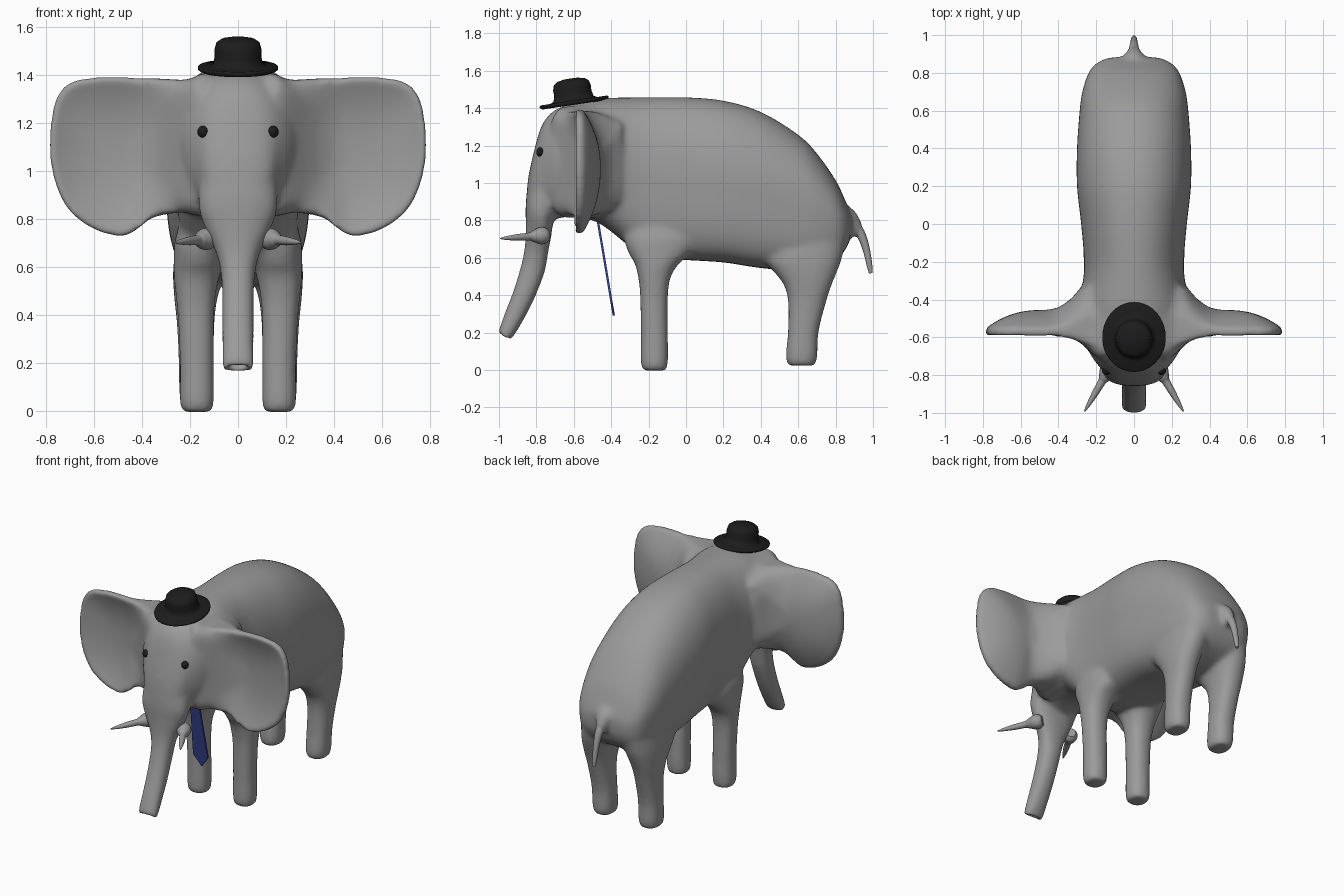
import bpy, bmesh, math
from mathutils import Vector, Matrix

if "Cube" in bpy.data.objects:
    bpy.data.objects.remove(bpy.data.objects["Cube"])


def material(name, rgb):
    m = bpy.data.materials.new(name)
    m.diffuse_color = (*rgb, 1)
    m.use_nodes = True
    m.node_tree.nodes["Principled BSDF"].inputs["Base Color"].default_value = m.diffuse_color
    return m


GREY = material("elephant grey", (0.33, 0.33, 0.33))
BLACK = material("felt black", (0.012, 0.012, 0.012))
BLUE = material("tie blue", (0.038, 0.06, 0.28))


def finish(bm, name, mat, angle=None):
    bmesh.ops.recalc_face_normals(bm, faces=bm.faces[:])
    me = bpy.data.meshes.new(name)
    bm.to_mesh(me)
    bm.free()
    ob = bpy.data.objects.new(name, me)
    bpy.context.collection.objects.link(ob)
    me.materials.append(mat)
    if angle:
        bpy.ops.object.select_all(action='DESELECT')
        ob.select_set(True)
        bpy.context.view_layer.objects.active = ob
        bpy.ops.object.shade_smooth_by_angle(angle=math.radians(angle))
    return ob


def spline(keys, steps=5, closed=False):
    """Catmull-Rom through tuples of any size."""
    n, out = len(keys), []
    for i in range(n if closed else n - 1):
        if closed:
            q = [keys[(i + d) % n] for d in (-1, 0, 1, 2)]
        else:
            q = [keys[min(max(i + d, 0), n - 1)] for d in (-1, 0, 1, 2)]
        for s in range(steps):
            t = s / steps
            out.append(tuple(
                0.5 * (2 * b + (c - a) * t + (2 * a - 5 * b + 4 * c - d) * t * t
                       + (3 * b - a - 3 * c + d) * t ** 3) for a, b, c, d in zip(*q)))
    return out if closed else out + [keys[-1]]


def loft(bm, rings):
    vr = [[bm.verts.new(p) for p in r] for r in rings]
    n = len(vr[0])
    for a, b in zip(vr, vr[1:]):
        for i in range(n):
            bm.faces.new((a[i], a[(i + 1) % n], b[(i + 1) % n], b[i]))
    bm.faces.new(vr[0])
    bm.faces.new(vr[-1])


def oval(n=32, power=2.0, low=None):
    """Superellipse; low is the power of the lower half."""
    pts = []
    for i in range(n):
        a = 2 * math.pi * i / n
        c, s = math.cos(a), math.sin(a)
        k = 2 / (low if low and s < 0 else power)
        pts.append((math.copysign(abs(c) ** k, c), math.copysign(abs(s) ** k, s)))
    return pts


def column(bm, keys, sx=1, slope=0.0, power=2.3):
    """Upright loft; keys are (z, y0, y1, x0, x1)."""
    rings = []
    for z, y0, y1, x0, x1 in spline(keys):
        rings.append([(sx * ((x0 + x1) / 2 + u * (x1 - x0) / 2),
                       (y0 + y1) / 2 + v * (y1 - y0) / 2,
                       z - slope * v * (y1 - y0) / 2) for u, v in oval(32, power)])
    loft(bm, rings)


def sweep(bm, keys, n=16):
    """Round tube; keys are (x, y, z, radius)."""
    pts, rings = spline(keys, 4), []
    for i, p in enumerate(pts):
        d = Vector(pts[min(i + 1, len(pts) - 1)][:3]) - Vector(pts[max(i - 1, 0)][:3])
        q = d.to_track_quat('Z', 'Y')
        rings.append([Vector(p[:3]) + q @ Vector((u * p[3], v * p[3], 0)) for u, v in oval(n)])
    loft(bm, rings)


def ear(bm, sx):
    outline = spline([(.1, 1.375), (.22, 1.38), (.35, 1.388), (.5, 1.393), (.62, 1.39),
                      (.713, 1.363), (.767, 1.28), (.786, 1.12), (.773, .99), (.727, .867),
                      (.65, .787), (.56, .742), (.475, .73), (.42, .757), (.37, .80),
                      (.31, .82), (.24, .83), (.1, .86)], 4, True)
    scales = [.1, .25, .4, .54, .66, .76, .85, .93, 1.0]
    rings = []
    for back in (False, True):
        for t in (reversed(scales) if back else scales):
            ring = []
            for x, z in outline:
                x, z = .5 + t * (x - .5), 1.08 + t * (z - 1.08)
                flare = (max(.46 - x, 0) / .3) ** 2      # root widening into the head
                if back:
                    y = -.552 + .097 * (1 - t ** 2.2)
                    y += .4 * min(flare, .42) * (.4 + .6 * (1 - t ** 8))
                else:
                    y = -.6 + .062 * (1 - t ** 2.4)
                    y -= (.2 + .06 * (1 - t)) * min(flare, 1) * (.3 + .7 * (1 - t ** 5))
                ring.append((sx * x, y, z))
            rings.append(ring)
    loft(bm, rings)


# Elephant skin: head and torso, trunk, legs and ears fused into one surface
bm = bmesh.new()
torso = [(-.848, .84, 1.0, .07), (-.82, .815, 1.14, .13), (-.77, .81, 1.31, .172),
         (-.70, .81, 1.39, .225), (-.60, .82, 1.425, .27), (-.50, .80, 1.445, .285),
         (-.42, .755, 1.455, .285), (-.30, .66, 1.457, .27), (-.20, .605, 1.458, .264),
         (0, .588, 1.458, .28), (.2, .575, 1.44, .302), (.4, .545, 1.38, .302),
         (.6, .53, 1.258, .288), (.7, .545, 1.158, .274), (.8, .59, 1.015, .242),
         (.85, .64, .91, .2), (.878, .70, .84, .14), (.885, .74, .80, .06)]
rings = []
for y, a, b, w in spline(torso):
    low = 2.4 + 1.3 * min(max((y + .5) / .25, 0), 1)      # flat flanks above the legs
    rings.append([(u * w * (1 - .05 * max(-v, 0)), y, (a + b) / 2 + v * (b - a) / 2)
                  for u, v in oval(56, 2.25, low)])
loft(bm, rings)
trunk = [(1.0, -.84, -.6, .16), (.85, -.857, -.70, .165), (.75, -.857, -.72, .132),
         (.65, -.86, -.738, .088), (.55, -.877, -.756, .07), (.4, -.922, -.814, .067),
         (.27, -.973, -.88, .067), (.18, -1.004, -.935, .067), (.18, -.985, -.95, .045),
         (.25, -.96, -.91, .042)]
column(bm, [(z, a, b, -w, w) for z, a, b, w in trunk], slope=.5)
front_leg = [(-.004, -.23, -.105, .11, .23), (.04, -.242, -.096, .1, .243),
             (.2, -.242, -.096, .1, .243), (.4, -.246, -.096, .099, .252),
             (.5, -.257, -.08, .09, .262), (.57, -.275, -.035, .075, .268),
             (.63, -.31, .03, .06, .268), (.72, -.33, .06, .05, .262), (.9, -.3, .0, .03, .2)]
rear_leg = [(.023, .545, .69, .11, .233), (.07, .533, .703, .1, .245),
            (.2, .544, .709, .1, .248), (.35, .546, .746, .099, .254),
            (.45, .525, .778, .09, .264), (.53, .465, .81, .07, .27),
            (.6, .41, .835, .05, .27), (.72, .42, .852, .03, .25), (.85, .45, .82, .03, .18)]
for sx in (1, -1):
    column(bm, front_leg, sx)
    column(bm, rear_leg, sx)
    ear(bm, sx)
# tail root
sweep(bm, [(0, .8, .80, .10), (0, .86, .80, .075), (0, .89, .785, .05),
           (0, .915, .75, .036), (0, .935, .715, .026)])
skin = finish(bm, "elephant_body", GREY)
mod = skin.modifiers.new("fuse", 'REMESH')
mod.mode = 'VOXEL'
mod.voxel_size = 0.012
mod.use_smooth_shade = True
mod = skin.modifiers.new("soften", 'SMOOTH')
mod.factor = 0.5
mod.iterations = 22

# Tail
bm = bmesh.new()
sweep(bm, [(0, .86, .81, .03), (0, .90, .775, .03), (0, .94, .715, .024), (0, .965, .64, .019),
           (0, .981, .56, .015), (0, .988, .517, .01)])
finish(bm, "tail", GREY, 50)

# Tusks with their sockets
for sx, side in ((1, "left"), (-1, "right")):
    a, b = Vector((.115, -.74, .72)), Vector((.262, -.993, .703))
    bm = bmesh.new()
    sweep(bm, [(sx * p.x, p.y, p.z, r) for p, r in
               ((a.lerp(b, t), r) for t, r in
                ((0, .03), (.08, .045), (.18, .044), (.26, .035), (.32, .028), (.38, .021),
                 (.6, .018), (.85, .011), (1, .003)))])
    finish(bm, side + "_tusk", GREY, 50)

    # Eyes
    bm = bmesh.new()
    bmesh.ops.create_uvsphere(bm, u_segments=20, v_segments=12, radius=1,
                              matrix=Matrix.Translation((sx * .146, -.778, 1.165))
                              @ Matrix.Diagonal((.023, .022, .025, 1)))
    finish(bm, side + "_eye", BLACK, 60)

# Bowler hat, tipped forward, brim longer front to back
profile = [(.001, -.012), (.155, -.012), (.167, -.004), (.168, .006), (.162, .011), (.12, .008),
           (.104, .02), (.097, .05), (.098, .08), (.09, .108), (.07, .122), (.035, .129),
           (.001, .13)]
bm = bmesh.new()
loft(bm, [[(u * r, v * r * (1.11 if r > .11 else 1.04), z) for u, v in oval(40)]
          for r, z in profile])
hat = finish(bm, "hat", BLACK, 60)
hat.location = (0, -.598, 1.43)
hat.rotation_euler.x = math.radians(8.5)

# Neck tie: thin tapered blade with a pointed end
top, tip = Vector((0, -.475, .82)), Vector((0, -.386, .29))
shape = [(-.028, 0), (-.055, .86), (0, 1), (.055, .86), (.028, 0)]
bm = bmesh.new()
loft(bm, [[top.lerp(tip, t) + Vector((x, dy, 0)) for x, t in shape] for dy in (-.006, .006)])
finish(bm, "tie", BLUE)
